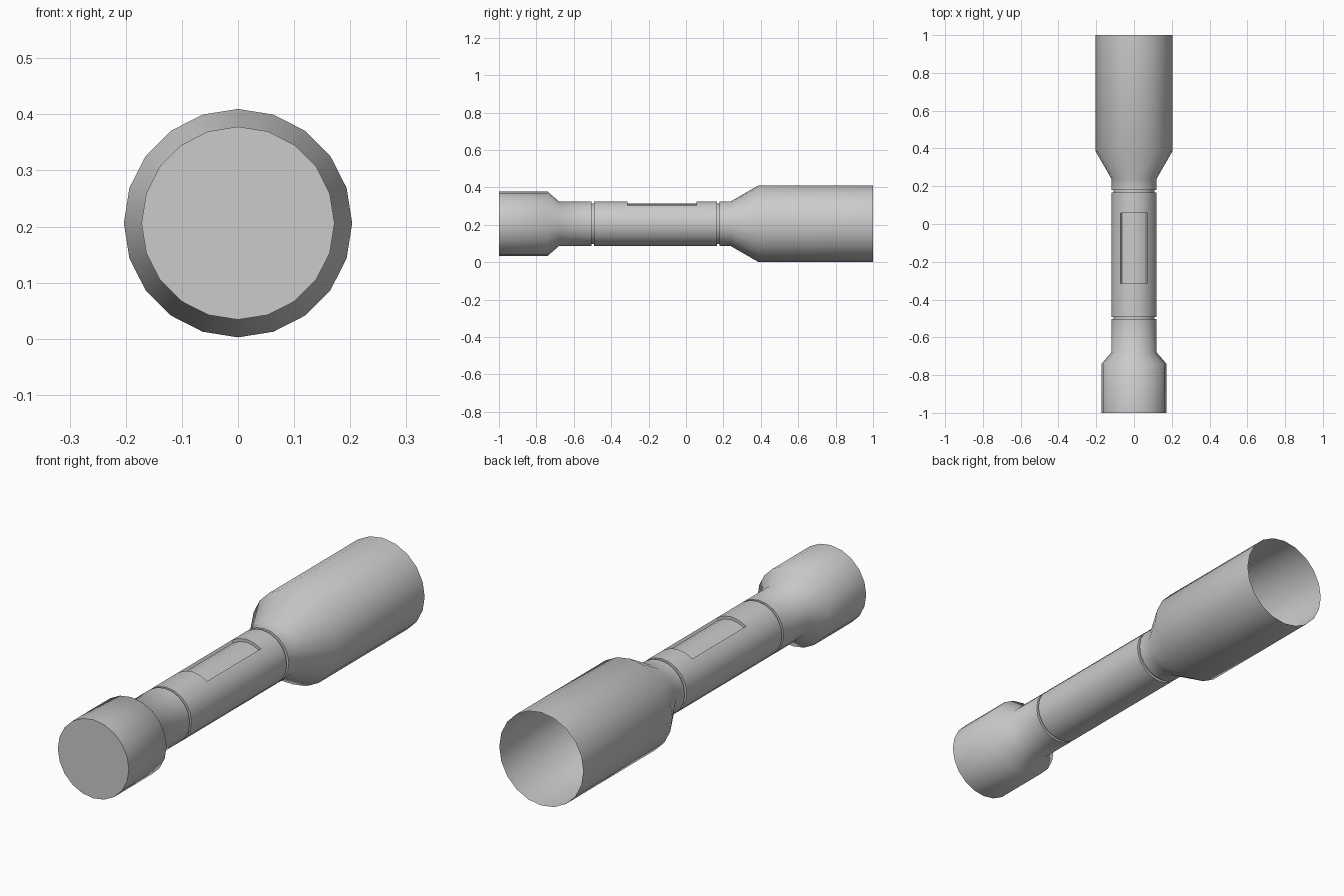
import bpy, bmesh, math

if "Cube" in bpy.data.objects:
    bpy.data.objects.remove(bpy.data.objects["Cube"])

SIDES = 20
AXIS_Z = 0.206
POCKET = (-0.314, 0.057)   # recess start and end along y
FLOOR_R = 0.107            # radius of recess floor and grooves

# profile along the tube: (y, radius)
profile = [(-1.0, 0.172), (-0.74, 0.172), (-0.68, 0.12),
           (-0.504, 0.12), (-0.504, 0.109), (-0.493, 0.109), (-0.493, 0.12),
           (POCKET[0], 0.12), (POCKET[1], 0.12),
           (0.166, 0.12), (0.166, 0.109), (0.18, 0.109), (0.18, 0.12),
           (0.24, 0.12), (0.385, 0.2035), (1.0, 0.2035)]

bm = bmesh.new()


def ring(y, r):
    step = 2 * math.pi / SIDES
    return [bm.verts.new((r * math.sin(i * step), y, AXIS_Z + r * math.cos(i * step)))
            for i in range(SIDES)]


# lathed shell: closed at the front, open at the back
rings = [ring(y, r) for y, r in profile]
pocket_faces = []
for (y0, _), a, b in zip(profile, rings, rings[1:]):
    for i in range(SIDES):
        j = (i + 1) % SIDES
        f = bm.faces.new((a[i], b[i], b[j], a[j]))
        if y0 == POCKET[0] and i in (SIDES - 2, SIDES - 1, 0, 1):
            pocket_faces.append(f)
bm.faces.new(rings[0])

# recessed panel on top: push the four upper facets inward
res = bmesh.ops.extrude_face_region(bm, geom=pocket_faces)
for v in [g for g in res["geom"] if isinstance(g, bmesh.types.BMVert)]:
    k = FLOOR_R / 0.12
    v.co.x *= k
    v.co.z = AXIS_Z + (v.co.z - AXIS_Z) * k
old = [f for f in pocket_faces if f.is_valid]
if old:
    bmesh.ops.delete(bm, geom=old, context='FACES')
loose = [e for e in bm.edges if not e.link_faces]
if loose:
    bmesh.ops.delete(bm, geom=loose, context='EDGES')

bmesh.ops.recalc_face_normals(bm, faces=bm.faces)
mesh = bpy.data.meshes.new("scope_tube")
bm.to_mesh(mesh)
bm.free()
tube = bpy.data.objects.new("scope_tube", mesh)
bpy.context.collection.objects.link(tube)

# smooth barrel, sharp grooves, recess and end
bpy.context.view_layer.objects.active = tube
tube.select_set(True)
bpy.ops.object.shade_smooth_by_angle(angle=math.radians(50))
